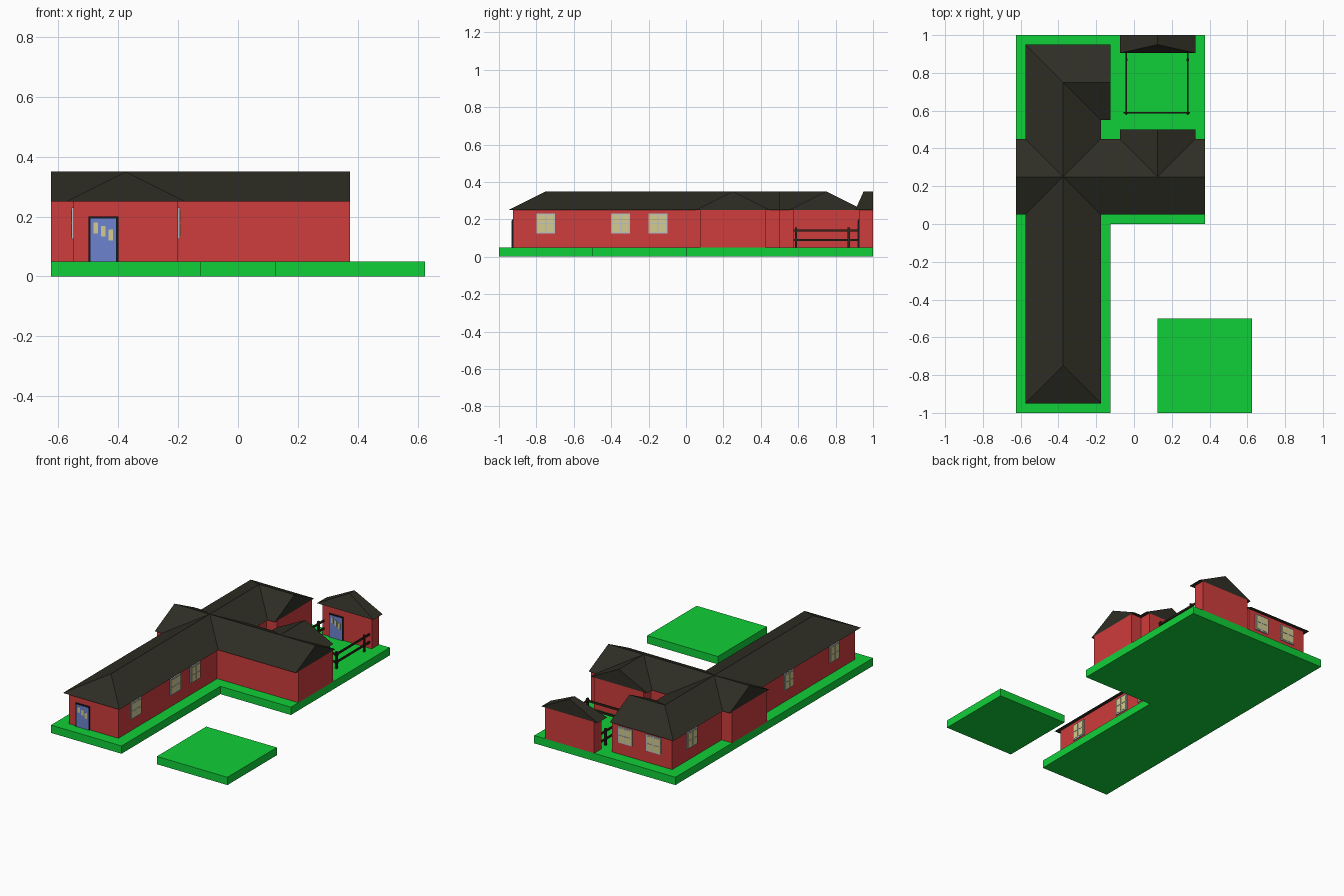
import bpy
import math
from mathutils import Matrix

if "Cube" in bpy.data.objects:
    bpy.data.objects.remove(bpy.data.objects["Cube"])


def mat(name, r, g, b):
    m = bpy.data.materials.new(name)
    m.diffuse_color = (r, g, b, 1)
    m.use_nodes = True
    m.node_tree.nodes["Principled BSDF"].inputs["Base Color"].default_value = m.diffuse_color
    return m


GRASS = mat("grass green", 0.005, 0.63, 0.04)
RED = mat("wall red", 0.62, 0.045, 0.045)
ROOF = mat("roof charcoal", 0.028, 0.027, 0.018)
BLUE = mat("door blue", 0.15, 0.23, 0.62)
DARK = mat("door frame dark", 0.006, 0.01, 0.016)
GREY = mat("window frame grey", 0.50, 0.54, 0.54)
CREAM = mat("pane cream", 0.66, 0.60, 0.27)
WOOD = mat("fence brown", 0.028, 0.02, 0.011)


def make(name, verts, faces, mats, idx=None):
    me = bpy.data.meshes.new(name)
    me.from_pydata(verts, [], faces)
    for m in mats:
        me.materials.append(m)
    if idx:
        for p, i in zip(me.polygons, idx):
            p.material_index = i
    ob = bpy.data.objects.new(name, me)
    bpy.context.collection.objects.link(ob)
    return ob


def slab(name, outline, z0, z1, m):
    """Extrude a counter-clockwise outline from z0 to z1."""
    n = len(outline)
    verts = [(x, y, z) for z in (z0, z1) for x, y in outline]
    faces = [(i, (i + 1) % n, n + (i + 1) % n, n + i) for i in range(n)]
    faces += [tuple(reversed(range(n))), tuple(range(n, 2 * n))]
    return make(name, verts, faces, [m])


def rect(x0, x1, y0, y1):
    return [(x0, y0), (x1, y0), (x1, y1), (x0, y1)]


def boxes(name, items, mats):
    """Several boxes in one object: (x0, x1, y0, y1, z0, z1, material)."""
    verts, faces, idx = [], [], []
    for x0, x1, y0, y1, z0, z1, mi in items:
        b = len(verts)
        verts += [(x, y, z) for z in (z0, z1) for x, y in rect(x0, x1, y0, y1)]
        for f in ((3, 2, 1, 0), (4, 5, 6, 7), (0, 1, 5, 4),
                  (1, 2, 6, 5), (2, 3, 7, 6), (3, 0, 4, 7)):
            faces.append([b + i for i in f])
            idx.append(mi)
    return make(name, verts, faces, mats, idx)


def roof(name, eaves, ridge, faces):
    """Eaves outline at 0.25, ridge points at 0.35, closed underneath."""
    verts = [(x, y, 0.25) for x, y in eaves] + [(x, y, 0.35) for x, y in ridge]
    return make(name, verts, faces + [tuple(reversed(range(len(eaves))))], [ROOF])


def place(ob, x, y, degrees):
    ob.matrix_world = Matrix.Translation((x, y, 0)) @ Matrix.Rotation(math.radians(degrees), 4, 'Z')


def window(name, x, y, degrees):
    items = [(-0.05, 0.05, -0.006, 0.002, 0.125, 0.23, 0)]
    for u in (-0.042, 0.004):
        for z in (0.133, 0.181):
            items.append((u, u + 0.038, -0.008, -0.002, z, z + 0.041, 1))
    place(boxes(name, items, [GREY, CREAM]), x, y, degrees)


def door(name, x, y):
    items = [(-0.05, 0.05, -0.006, 0.002, 0.05, 0.2, 0),
             (-0.043, 0.043, -0.0075, -0.002, 0.05, 0.193, 1)]
    for u, z in ((-0.025, 0.162), (0, 0.151), (0.025, 0.138)):
        items.append((u - 0.008, u + 0.008, -0.009, -0.004, z - 0.018, z + 0.018, 2))
    place(boxes(name, items, [DARK, BLUE, CREAM]), x, y, 0)


# Grass plots
slab("lawn", [(-0.625, -1), (-0.125, -1), (-0.125, 0), (0.375, 0),
              (0.375, 1), (-0.625, 1)], 0, 0.05, GRASS)
slab("separate_lawn", rect(0.125, 0.625, -1, -0.5), 0, 0.05, GRASS)

# Walls of house and shed
slab("house_walls", [
    (-0.55, -0.925), (-0.2, -0.925), (-0.2, 0.075), (0.375, 0.075), (0.375, 0.425),
    (0.3, 0.425), (0.3, 0.5), (-0.05, 0.5), (-0.05, 0.425), (-0.2, 0.425),
    (-0.2, 0.575), (-0.125, 0.575), (-0.125, 0.925), (-0.55, 0.925),
    (-0.55, 0.425), (-0.625, 0.425), (-0.625, 0.075), (-0.55, 0.075)], 0.05, 0.25, RED)
slab("shed_walls", rect(-0.05, 0.3, 0.925, 1), 0.05, 0.25, RED)

# House roof: hipped front and back corner, gabled side wings
roof("house_roof",
     [(-0.575, -0.95), (-0.175, -0.95), (-0.175, 0.05), (0.375, 0.05), (0.375, 0.45),
      (0.325, 0.45), (0.325, 0.5), (-0.075, 0.5), (-0.075, 0.45), (-0.175, 0.45),
      (-0.175, 0.55), (-0.125, 0.55), (-0.125, 0.95), (-0.575, 0.95),
      (-0.575, 0.45), (-0.625, 0.45), (-0.625, 0.05), (-0.575, 0.05)],
     [(-0.375, -0.75), (-0.375, 0.25), (-0.625, 0.25), (0.375, 0.25),
      (0.125, 0.25), (0.125, 0.5), (-0.375, 0.75), (-0.125, 0.75)],
     [(0, 1, 18), (1, 2, 19, 18), (2, 3, 21, 22, 19), (3, 4, 21), (4, 5, 22, 21),
      (5, 6, 23, 22), (6, 7, 23), (7, 8, 22, 23), (8, 9, 19, 22), (9, 10, 24, 19),
      (10, 11, 25, 24), (11, 12, 25), (12, 13, 24, 25), (13, 14, 19, 24),
      (14, 15, 20, 19), (15, 16, 20), (16, 17, 19, 20), (17, 0, 18, 19)])

# Shed roof: steep front hip, flat back gable
roof("shed_roof", rect(-0.075, 0.325, 0.905, 1), [(0.125, 0.95), (0.125, 1)],
     [(0, 1, 4), (1, 2, 5, 4), (2, 3, 5), (3, 0, 4, 5)])

# Doors
door("front_door", -0.45, -0.925)
door("shed_door", 0.05, 0.925)

# Windows: right side, left side, back
for i, y in enumerate((-0.75, -0.35, -0.15)):
    window(f"right_window_{i + 1}", -0.2, y, 90)
for i, y in enumerate((-0.71, -0.25, 0.73)):
    window(f"left_window_{i + 1}", -0.55, y, -90)
for i, x in enumerate((-0.42, -0.22)):
    window(f"back_window_{i + 1}", x, 0.925, 180)

# Fence around the yard: posts and two rails on three sides
t = 0.006
posts = [(x - t, x + t, y - t, y + t, 0.05, 0.157, 0)
         for x in (-0.04, 0.285) for y in (0.588, 0.87)]
boxes("fence_posts", posts, [WOOD])
rails = []
for z in (0.09, 0.14):
    rails.append((-0.055, 0.297, 0.584, 0.592, z - t, z + t, 0))
    for x in (-0.04, 0.285):
        rails.append((x - 0.004, x + 0.004, 0.576, 0.925, z - t, z + t, 0))
boxes("fence_rails", rails, [WOOD])
